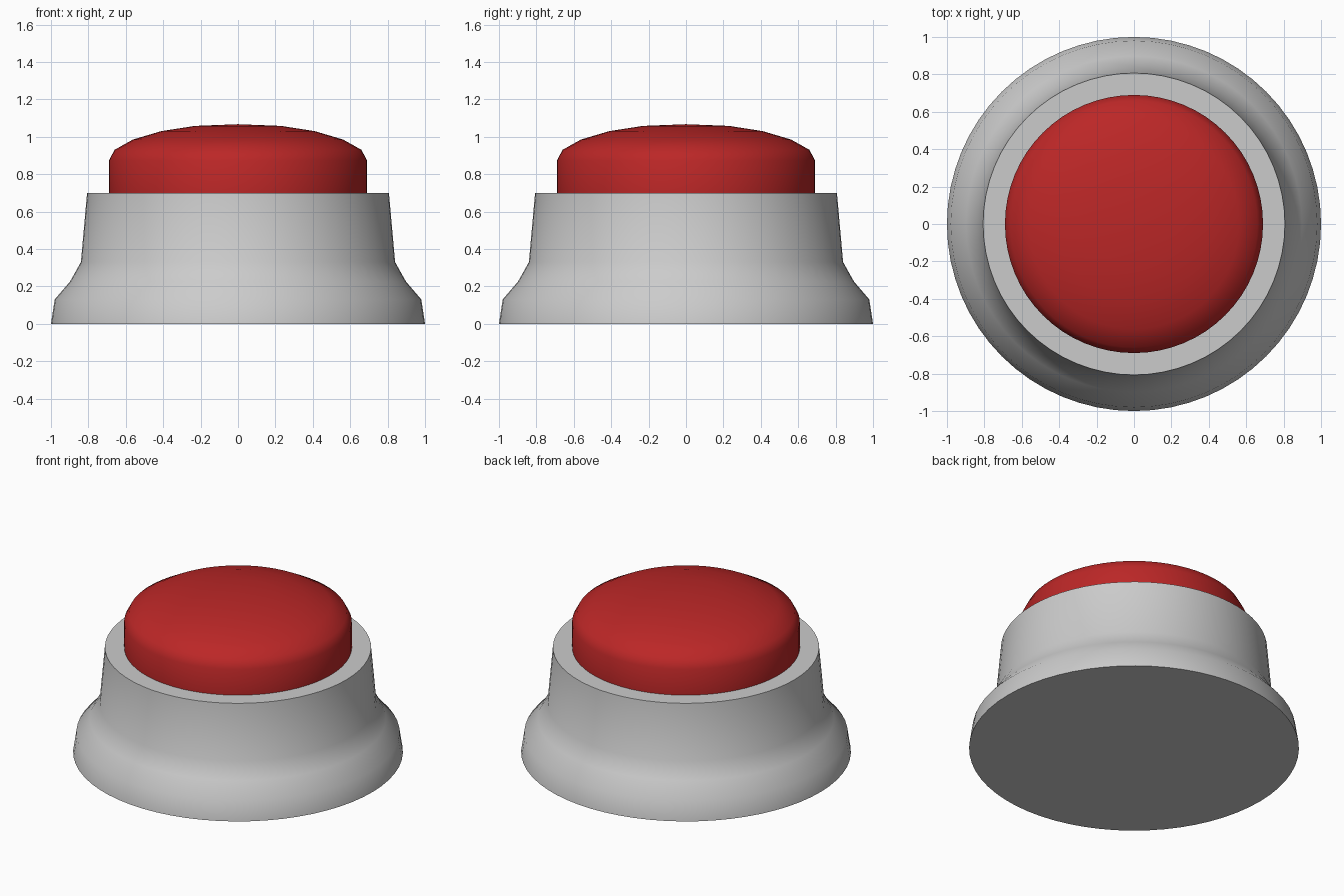
import bpy, bmesh, math

if "Cube" in bpy.data.objects:
    bpy.data.objects.remove(bpy.data.objects["Cube"])

SEGMENTS = 64


def lathe(name, profile, color=None):
    """Spin a (radius, height) profile around z into a smooth-shaded object."""
    bm = bmesh.new()
    verts = [bm.verts.new((r, 0, z)) for r, z in profile]
    edges = [bm.edges.new(pair) for pair in zip(verts, verts[1:])]
    bmesh.ops.spin(bm, geom=verts + edges, cent=(0, 0, 0), axis=(0, 0, 1),
                   angle=math.tau, steps=SEGMENTS, use_duplicate=False)
    bmesh.ops.remove_doubles(bm, verts=bm.verts, dist=1e-4)
    bmesh.ops.recalc_face_normals(bm, faces=bm.faces)
    # an open profile may be recalculated inside out
    if bm.calc_volume(signed=True) < 0:
        bmesh.ops.reverse_faces(bm, faces=bm.faces)
    mesh = bpy.data.meshes.new(name)
    bm.to_mesh(mesh)
    bm.free()
    obj = bpy.data.objects.new(name, mesh)
    bpy.context.collection.objects.link(obj)
    if color:
        mat = bpy.data.materials.new(name + "_color")
        mat.diffuse_color = color
        mat.use_nodes = True
        mat.node_tree.nodes["Principled BSDF"].inputs["Base Color"].default_value = mat.diffuse_color
        mesh.materials.append(mat)
    bpy.ops.object.select_all(action='DESELECT')
    obj.select_set(True)
    bpy.context.view_layer.objects.active = obj
    bpy.ops.object.shade_smooth_by_angle(angle=math.radians(50))
    return obj


# Flared housing with flat underside and flat rim around the button
lathe("housing", [(0, 0), (1, 0), (0.98, 0.13), (0.898, 0.226),
                  (0.84, 0.33), (0.807, 0.70), (0.69, 0.70)])

# Domed red push button
lathe("push_button", [(0.69, 0.70), (0.69, 0.873), (0.66, 0.93), (0.562, 0.985),
                      (0.41, 1.03), (0.23, 1.058), (0, 1.067)],
      color=(0.5, 0.02, 0.02, 1))
